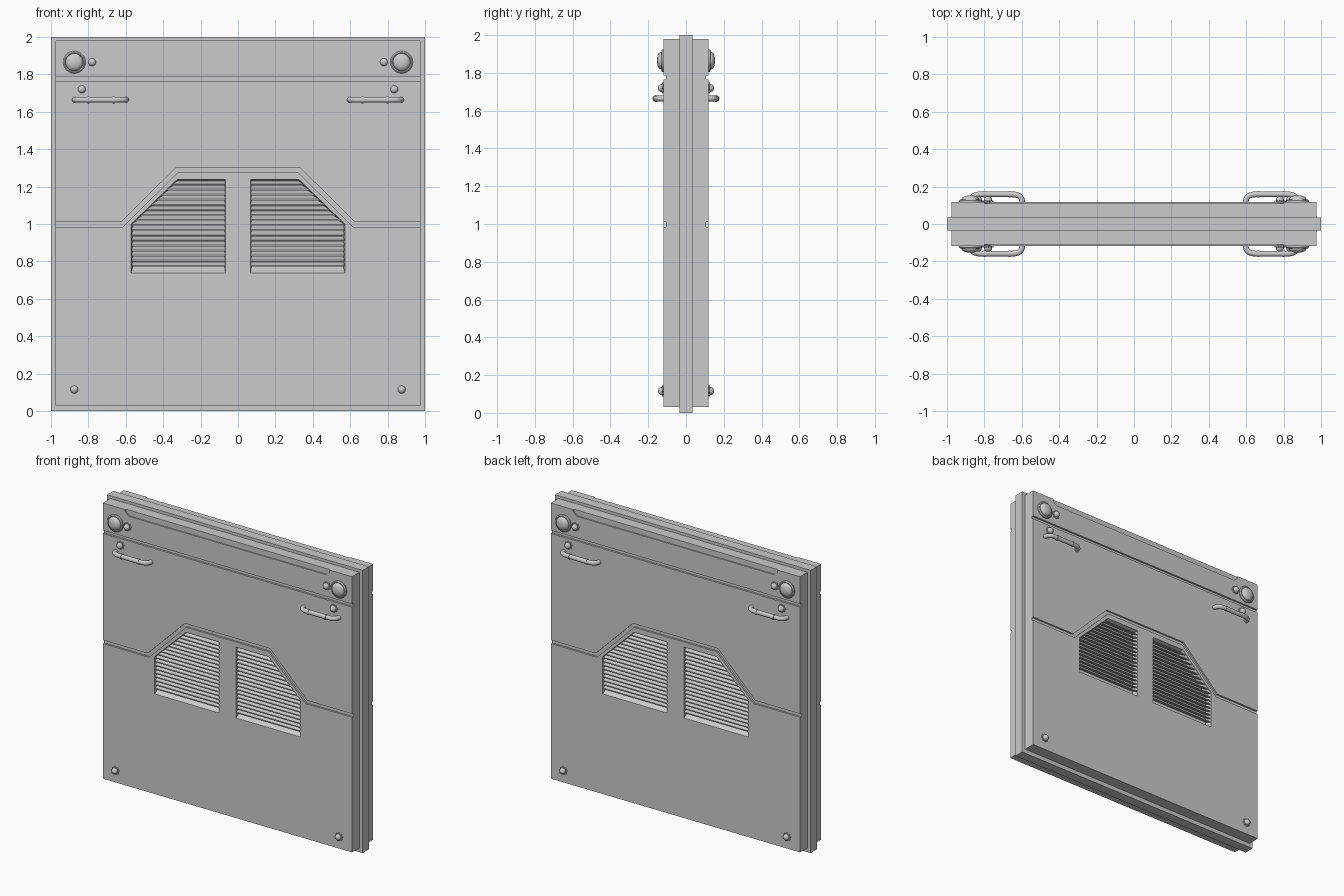
import bpy, bmesh, math
from mathutils import Matrix, Vector

if "Cube" in bpy.data.objects:
    bpy.data.objects.remove(bpy.data.objects["Cube"])

FACE = -0.118          # y of the front skin
front_parts = []


def finish(name, bm, front=True, smooth=False):
    bmesh.ops.recalc_face_normals(bm, faces=bm.faces)
    me = bpy.data.meshes.new(name)
    bm.to_mesh(me)
    bm.free()
    ob = bpy.data.objects.new(name, me)
    bpy.context.collection.objects.link(ob)
    if front:
        front_parts.append(ob)
    if smooth:
        bpy.ops.object.select_all(action='DESELECT')
        ob.select_set(True)
        bpy.context.view_layer.objects.active = ob
        bpy.ops.object.shade_smooth_by_angle(angle=math.radians(35))
    return ob


def loft(bm, rings, cap=True):
    vr = [[bm.verts.new(p) for p in r] for r in rings]
    n = len(vr[0])
    for a, b in zip(vr, vr[1:]):
        for i in range(n):
            j = (i + 1) % n
            bm.faces.new((a[i], a[j], b[j], b[i]))
    if cap:
        bm.faces.new(vr[0])
        bm.faces.new(vr[-1])


def prism(bm, prof, y0, y1, prof2=None):
    loft(bm, [[(x, y0, z) for x, z in prof], [(x, y1, z) for x, z in (prof2 or prof)]])


def rect(x, z0, z1):
    return [(-x, z0), (x, z0), (x, z1), (-x, z1)]


def lathe(bm, x, z, prof, n):
    loft(bm, [[(x + r * math.cos(2 * math.pi * i / n), FACE - d,
                z + r * math.sin(2 * math.pi * i / n)) for i in range(n)] for r, d in prof])


# Central frame
bm = bmesh.new()
prism(bm, rect(1.0, 0, 2.0), -0.035, 0.035)
finish("core_frame", bm, front=False)

# Front panel with grooves, top recess and vent pockets cut in
bm = bmesh.new()
prism(bm, rect(0.975, 0.03, 1.98), FACE, -0.03)
panel = finish("panel", bm)

bm = bmesh.new()
prism(bm, rect(1.1, 1.765, 1.787), -0.14, -0.105)
upper = [(-1.1, 1.01), (-.625, 1.01), (-.333, 1.30), (.333, 1.30), (.625, 1.01), (1.1, 1.01)]
lower = [(-1.1, .985), (-.615, .985), (-.323, 1.275), (.323, 1.275), (.615, .985), (1.1, .985)]
prism(bm, upper + lower[::-1], -0.14, -0.106)
prism(bm, [(-.8, 2.1), (-.8, 1.965), (-.77, 1.94), (.77, 1.94), (.8, 1.965), (.8, 2.1)], -0.14, -0.110)
for s in (-1, 1):
    outer = [(.067, .735), (.572, .735), (.572, 1.0), (.325, 1.24), (.067, 1.24)]
    inner = [(.072, .772), (.562, .772), (.562, .996), (.321, 1.23), (.072, 1.23)]
    prism(bm, [(s * x, z) for x, z in outer], -0.122, -0.072, [(s * x, z) for x, z in inner])
cutter = finish("panel_cutter", bm, front=False)
cutter.hide_render = True
mod = panel.modifiers.new("cuts", 'BOOLEAN')
mod.operation, mod.solver, mod.object = 'DIFFERENCE', 'EXACT', cutter
bpy.context.view_layer.objects.active = panel
bpy.ops.object.modifier_apply(modifier="cuts")
bpy.data.objects.remove(cutter, do_unlink=True)

# Louvre slats, shortened along the sloping vent corner
bm = bmesh.new()
for s in (-1, 1):
    for k in range(17):
        z = 0.782 + k * 0.0272
        section = [(-.114, z - .010), (-.114, z - .003), (-.070, z + .017), (-.070, z + .010)]
        reach = [min(.568, .568 - (c - 1.0) * 1.03) for _, c in section]
        loft(bm, [[(s * .069, y, c) for y, c in section],
                  [(s * e, y, c) for e, (y, c) in zip(reach, section)]])
finish("vent_slats", bm)

for s, side in ((-1, "left"), (1, "right")):
    # Large round lamp: bezel and dome
    bm = bmesh.new()
    lathe(bm, s * .875, 1.865, [(.060, -.005), (.060, .008), (.054, .013), (.049, .013), (.047, .009),
                                (.046, .017), (.040, .026), (.027, .032), (.012, .035)], 28)
    finish(side + "_lamp", bm, smooth=True)

    # Domed bolts on toothed washers
    bm = bmesh.new()
    for x, z in ((.78, 1.865), (.835, 1.72), (.875, .115)):
        star = []
        for i in range(32):
            r = .029 if i % 4 < 2 else .023
            a = 2 * math.pi * i / 32
            star.append((s * x + r * math.cos(a), z + r * math.sin(a)))
        prism(bm, star, FACE + .005, FACE - .008)
        lathe(bm, s * x, z, [(.021, 0), (.021, .014), (.018, .022), (.011, .028), (.004, .030)], 16)
    finish(side + "_bolts", bm, smooth=True)

    # Bent tube handle with two collars
    path = [(.872, -.105), (.872, -.126), (.866, -.141), (.853, -.152), (.832, -.158), (.80, -.159),
            (.66, -.159), (.638, -.158), (.617, -.152), (.604, -.141), (.598, -.126), (.598, -.105)]
    pts = [Vector((s * x, y, 1.664)) for x, y in path]
    rings = []
    for i, p in enumerate(pts):
        t = (pts[min(i + 1, len(pts) - 1)] - pts[max(i - 1, 0)]).normalized()
        w = t.cross(Vector((0, 0, 1)))
        rings.append([p + .0155 * (w * math.cos(a) + Vector((0, 0, 1)) * math.sin(a))
                      for a in (2 * math.pi * k / 12 for k in range(12))])
    bm = bmesh.new()
    loft(bm, rings)
    for x in (.80, .665):
        loft(bm, [[(s * x + d, -.159 + .0185 * math.cos(a), 1.664 + .0185 * math.sin(a))
                   for a in (2 * math.pi * k / 12 for k in range(12))] for d in (-.005, .005)])
    finish(side + "_handle", bm, smooth=True)

# The back repeats the front, turned half way round
for ob in front_parts:
    twin = ob.copy()
    twin.data = ob.data.copy()
    twin.data.transform(Matrix.Rotation(math.pi, 4, 'Z'))
    twin.name = "back_" + ob.name
    ob.name = "front_" + ob.name
    bpy.context.collection.objects.link(twin)
